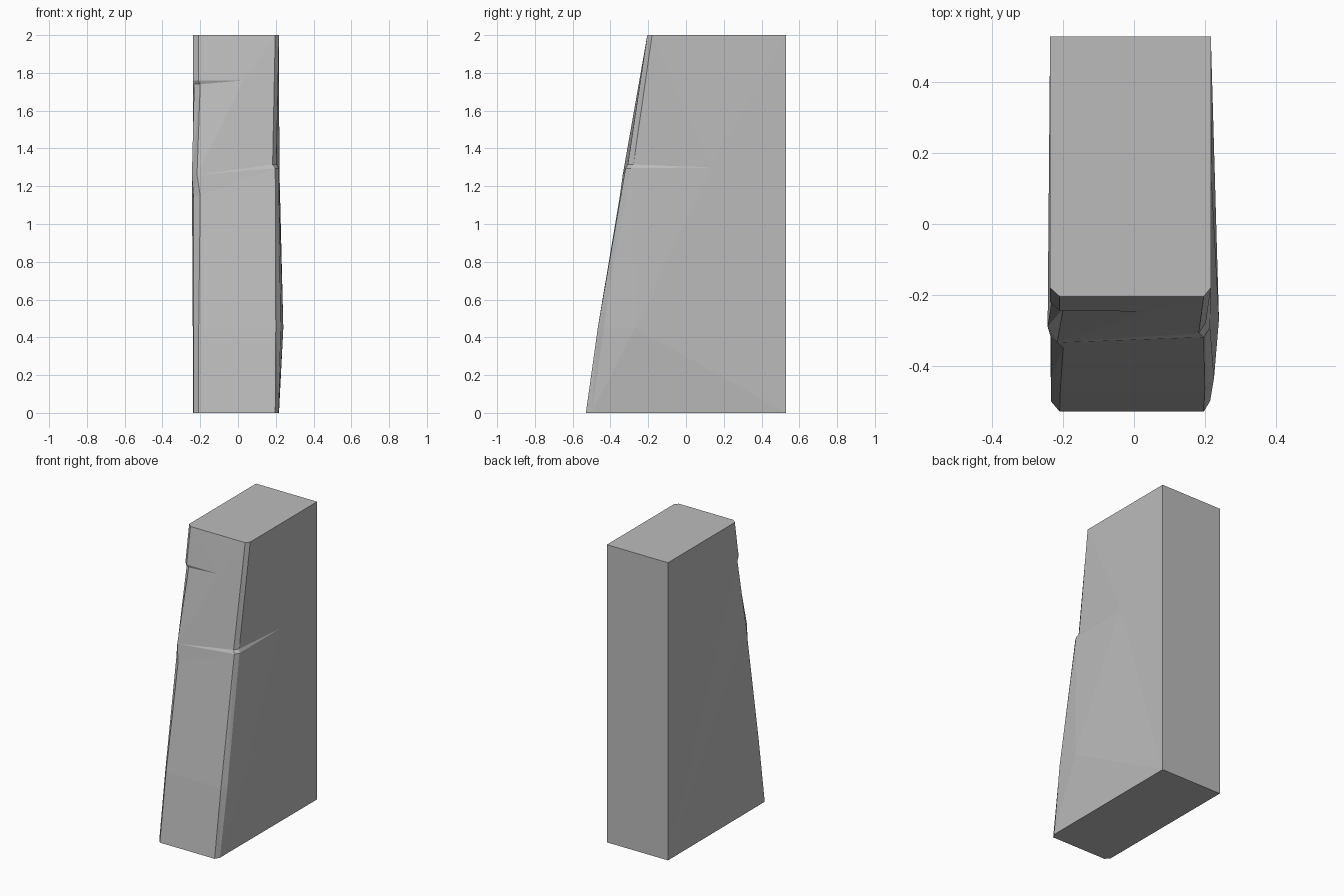
import bpy
import bmesh

cube = bpy.data.objects.get("Cube")
if cube:
    bpy.data.objects.remove(cube, do_unlink=True)

stone = bpy.data.materials.new("grey_stone")
stone.use_nodes = True
stone.diffuse_color = (0.5, 0.5, 0.5, 1)
stone.node_tree.nodes["Principled BSDF"].inputs["Base Color"].default_value = (0.5, 0.5, 0.5, 1)

bm = bmesh.new()


def edge_column(rows):
    """Bevelled front edge: each row is z, front x, front y, side x, side y."""
    front = [bm.verts.new((fx, fy, z)) for z, fx, fy, sx, sy in rows]
    side = [bm.verts.new((sx, sy, z)) for z, fx, fy, sx, sy in rows]
    return front, side


def face(*verts):
    return bm.faces.new(verts)


def strip(a, b):
    for i in range(len(a) - 1):
        face(a[i], b[i], b[i + 1], a[i + 1])


# Chipped front edges
rf, rs = edge_column([
    (0.0, -0.21, -0.53, -0.235, -0.50),
    (0.45, -0.208, -0.467, -0.235, -0.435),
    (1.15, -0.20, -0.35, -0.235, -0.32),
    (1.26, -0.217, -0.335, -0.244, -0.29),
    (1.74, -0.20, -0.238, -0.232, -0.212),
    (1.76, -0.21, -0.245, -0.237, -0.22),
    (2.0, -0.21, -0.205, -0.237, -0.18)])
lf, ls = edge_column([
    (0.0, 0.197, -0.53, 0.215, -0.50),
    (0.45, 0.20, -0.467, 0.226, -0.435),
    (1.295, 0.197, -0.32, 0.215, -0.292),
    (1.315, 0.183, -0.308, 0.203, -0.278),
    (2.0, 0.197, -0.205, 0.217, -0.18)])
strip(rs, rf)
strip(lf, ls)

# Back corners, side bulge, and the ends of the two cracks
rb, rt, lb, lt = [bm.verts.new((x, 0.53, z)) for x in (-0.237, 0.217) for z in (0, 2)]
bulge = bm.verts.new((0.24, -0.27, 0.45))
side_crack = bm.verts.new((0.219, 0.13, 1.3))
front_crack = bm.verts.new((0.03, -0.247, 1.76))

# Front face, with a ledge and an undercut
face(rf[0], lf[0], lf[1], rf[1])
face(rf[1], lf[1], lf[2], rf[2])
face(rf[2], lf[2], rf[3])
face(rf[3], lf[2], lf[3])
face(rf[3], lf[3], front_crack, rf[4])
face(rf[4], front_crack, rf[5])
face(front_crack, lf[3], lf[4])
face(rf[5], front_crack, lf[4], rf[6])

# Left side, fanned around the bulge and split by the crack
face(ls[0], bulge, ls[1])
face(ls[1], bulge, ls[2])
face(ls[0], lb, bulge)
face(bulge, side_crack, ls[2])
face(bulge, lb, side_crack)
face(side_crack, lb, lt)
face(ls[2], side_crack, ls[3])
face(ls[3], side_crack, lt, ls[4])

# Right side as a fan from the back edge
for i in range(len(rs) - 1):
    face(rb, rs[i], rs[i + 1])
face(rb, rs[-1], rt)

# Back and end caps
face(rb, rt, lt, lb)
face(rb, lb, ls[0], lf[0], rf[0], rs[0])
face(rt, rs[-1], rf[-1], lf[-1], ls[-1], lt)

bmesh.ops.triangulate(bm, faces=[f for f in bm.faces if len(f.verts) == 4])
bmesh.ops.recalc_face_normals(bm, faces=bm.faces)
mesh = bpy.data.meshes.new("stone_block")
bm.to_mesh(mesh)
bm.free()
mesh.materials.append(stone)
block = bpy.data.objects.new("stone_block", mesh)
bpy.context.collection.objects.link(block)
